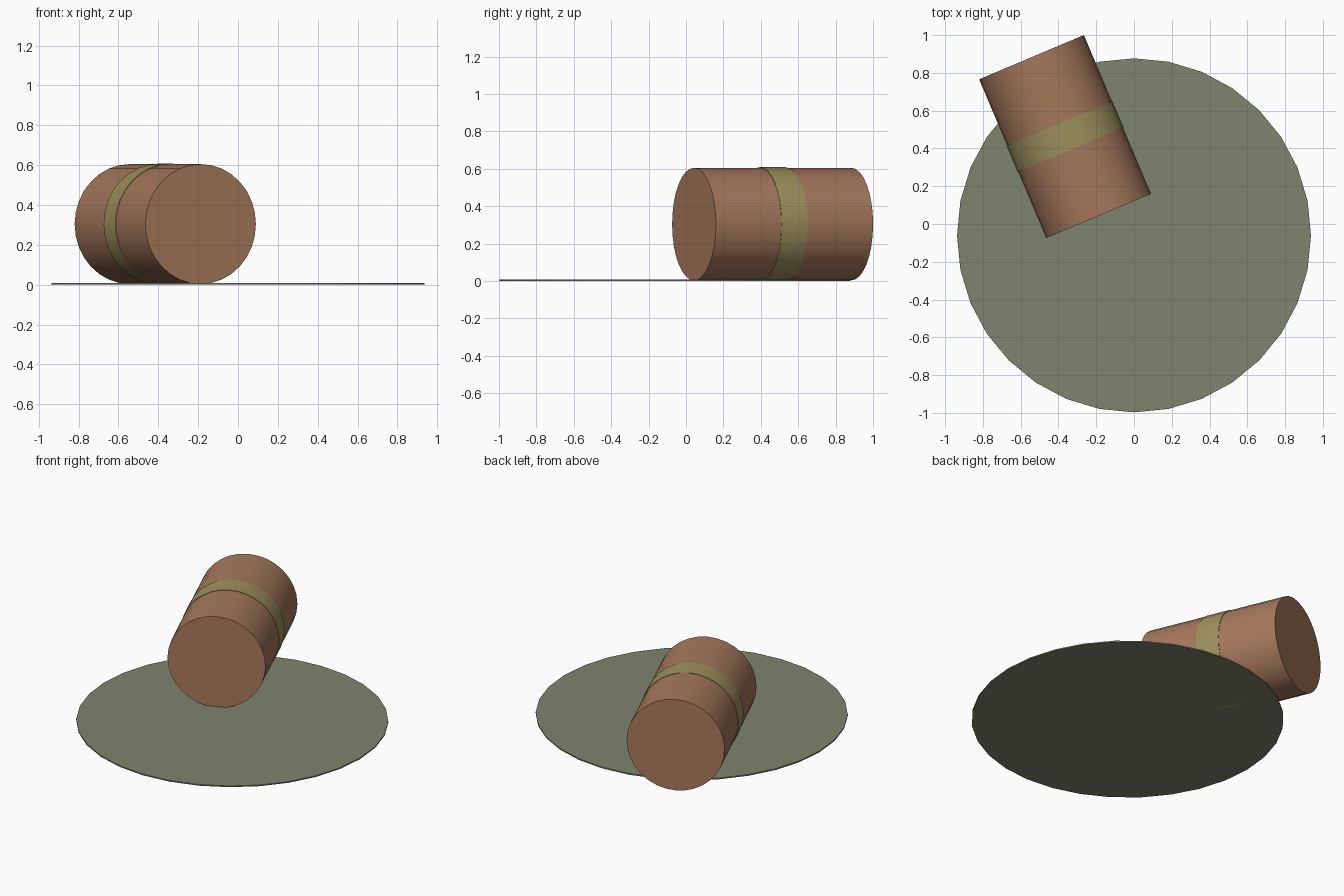
import bpy
import math

if "Cube" in bpy.data.objects:
    bpy.data.objects.remove(bpy.data.objects["Cube"])


def material(name, rgb):
    m = bpy.data.materials.new(name)
    m.diffuse_color = (*rgb, 1)
    m.use_nodes = True
    m.node_tree.nodes["Principled BSDF"].inputs["Base Color"].default_value = m.diffuse_color
    return m


def cylinder(name, radius, depth, loc, rot, mat, smooth=False):
    bpy.ops.mesh.primitive_cylinder_add(vertices=32, radius=radius, depth=depth,
                                        location=loc, rotation=rot)
    ob = bpy.context.object
    ob.name = name
    ob.data.materials.append(mat)
    if smooth:
        bpy.ops.object.shade_smooth_by_angle(angle=math.radians(30))
    return ob


bark = material("bark", (0.38, 0.19, 0.105))
moss = material("moss", (0.34, 0.285, 0.11))
earth = material("earth", (0.21, 0.23, 0.155))

# Thin round ground patch
cylinder("ground_patch", 0.937, 0.008, (0, -0.06, 0.005), (0, 0, 0), earth)

# Log lying on its side, turned about the vertical
centre = (-0.365, 0.463, 0.304)
turn = (math.pi / 2, 0, math.radians(22.9))
cylinder("log", 0.301, 0.912, centre, turn, bark, True)

# Slightly raised band around the middle
cylinder("band", 0.304, 0.15, centre, turn, moss, True)
